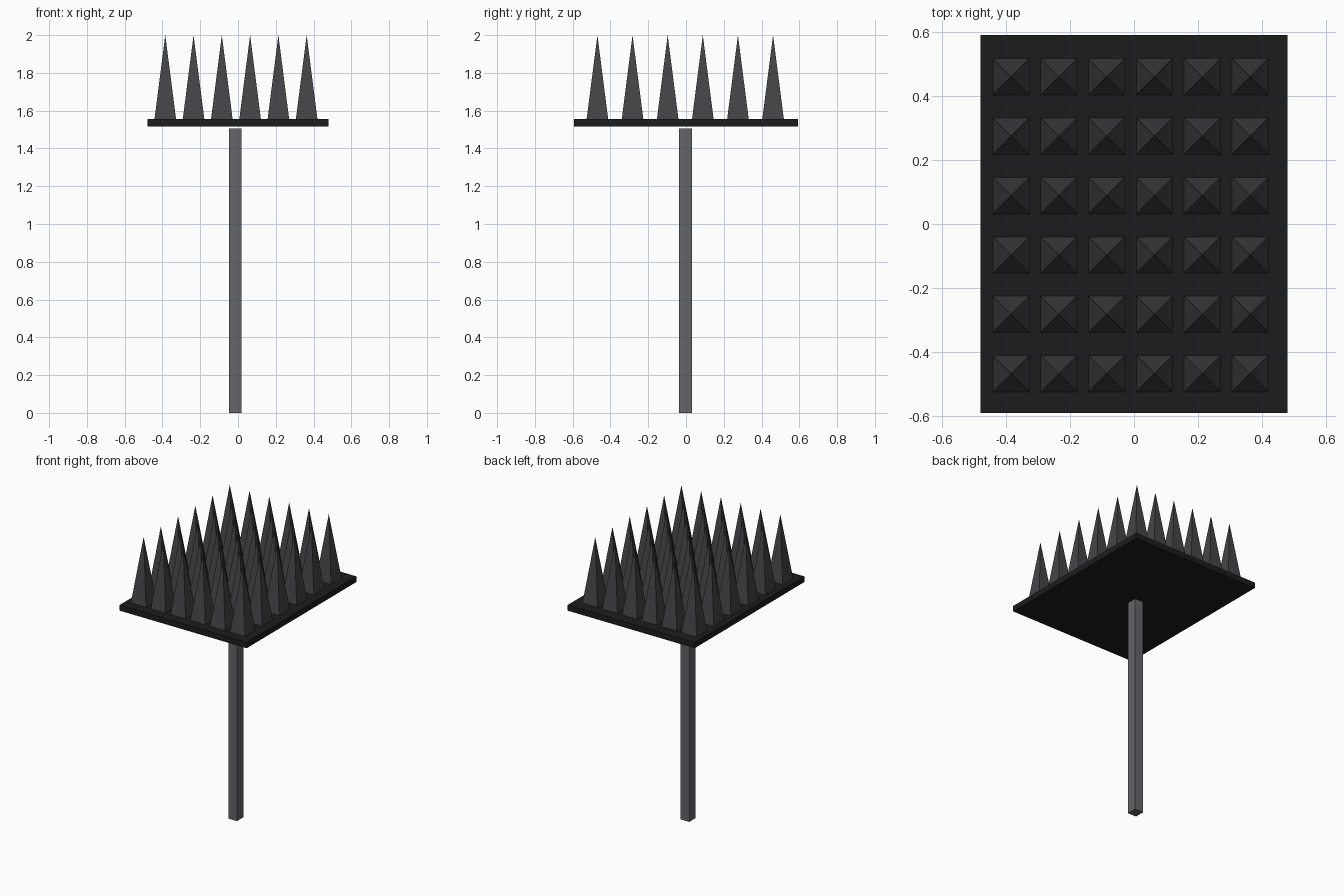
import bpy
import math

if "Cube" in bpy.data.objects:
    bpy.data.objects.remove(bpy.data.objects["Cube"])


def material(name, shade):
    mat = bpy.data.materials.new(name)
    mat.diffuse_color = (*shade, 1)
    mat.use_nodes = True
    mat.node_tree.nodes["Principled BSDF"].inputs["Base Color"].default_value = mat.diffuse_color
    return mat


def box(name, lo, hi, mat):
    center = [(a + b) / 2 for a, b in zip(lo, hi)]
    bpy.ops.mesh.primitive_cube_add(size=1, location=center)
    ob = bpy.context.object
    ob.name = name
    ob.scale = [b - a for a, b in zip(lo, hi)]
    bpy.ops.object.transform_apply(location=False, rotation=False, scale=True)
    ob.data.materials.append(mat)
    return ob


post_grey = material("post_grey", (0.13, 0.13, 0.14))
plate_black = material("plate_black", (0.012, 0.012, 0.012))
spike_grey = material("spike_grey", (0.06, 0.06, 0.065))

PLATE_TOP = 1.556

# Square post, slightly off centre, stopping just below the plate
box("post", (-0.047, -0.037, 0), (0.018, 0.032, 1.505), post_grey)

# Rectangular plate
box("plate", (-0.48, -0.592, 1.517), (0.48, 0.592, PLATE_TOP), plate_black)

# One four-sided spike
HALF = 0.057
bpy.ops.mesh.primitive_cone_add(vertices=4, radius1=HALF * math.sqrt(2), radius2=0,
                                depth=2 - PLATE_TOP, rotation=(0, 0, math.pi / 4))
spike = bpy.context.object
spike.name = "spikes"
bpy.ops.object.transform_apply(location=False, rotation=True, scale=True)
spike.location = (-0.385, -0.469, (2 + PLATE_TOP) / 2)
spike.data.materials.append(spike_grey)

# Repeat it into a 6 x 6 grid
for axis, step in ((0, 0.1497), (1, 0.186)):
    arr = spike.modifiers.new("repeat_" + "xy"[axis], 'ARRAY')
    arr.count = 6
    arr.use_relative_offset = False
    arr.use_constant_offset = True
    offset = [0, 0, 0]
    offset[axis] = step
    arr.constant_offset_displace = offset
